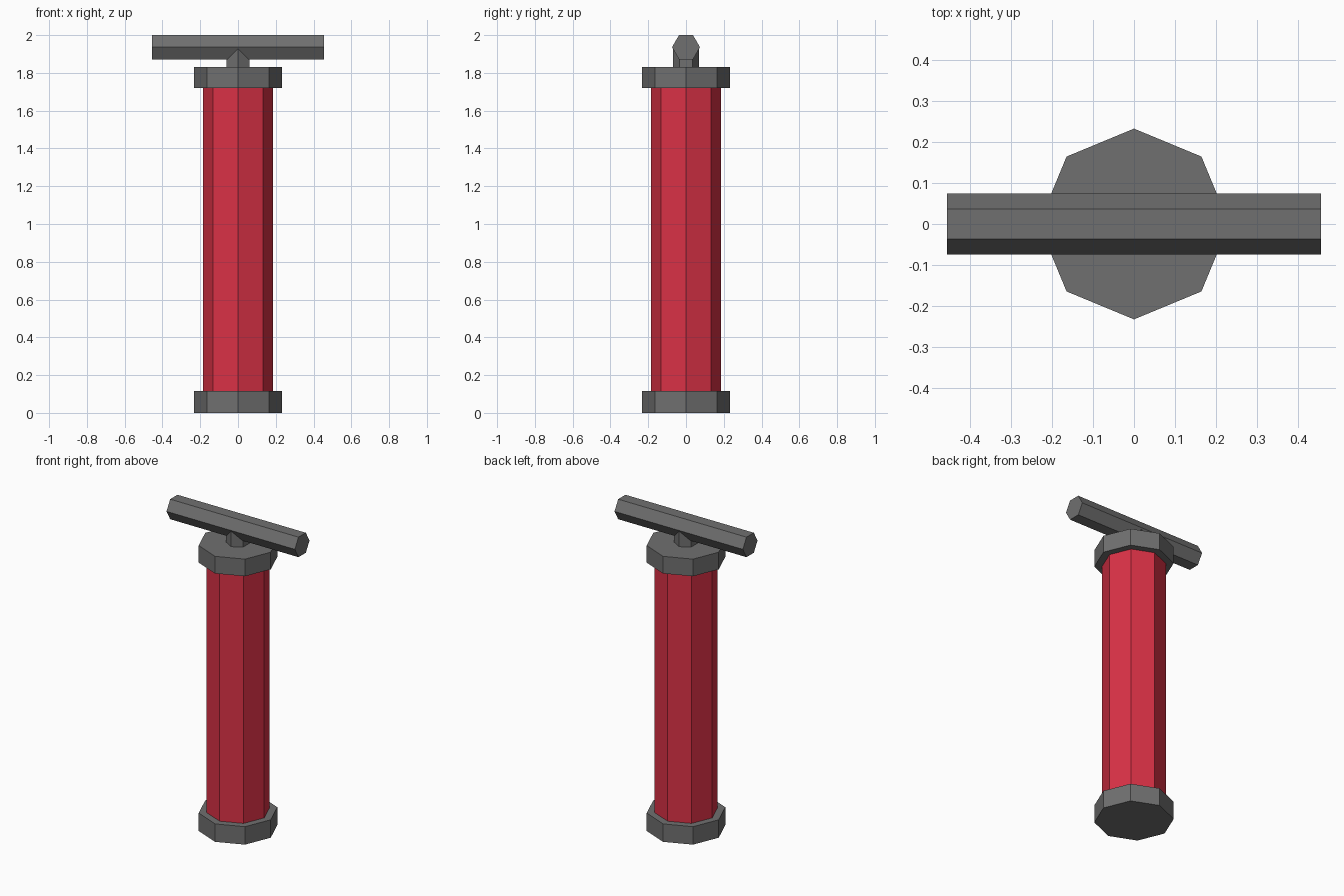
import bpy
import bmesh
import math
from mathutils import Matrix

if "Cube" in bpy.data.objects:
    bpy.data.objects.remove(bpy.data.objects["Cube"])


def make_material(name, rgb):
    mat = bpy.data.materials.new(name)
    mat.diffuse_color = (*rgb, 1.0)
    mat.use_nodes = True
    mat.node_tree.nodes["Principled BSDF"].inputs["Base Color"].default_value = mat.diffuse_color
    return mat


RED = make_material("red", (0.70, 0.031, 0.061))
GREY = make_material("dark grey", (0.16, 0.16, 0.16))


def prism(name, sides, radius, low, high, mat, turn=None):
    """Flat-sided upright prism from low to high, optionally rotated."""
    bm = bmesh.new()
    ring = []
    for i in range(sides):
        # One corner always points towards -y
        a = 2 * math.pi * i / sides - math.pi / 2
        ring.append(bm.verts.new((radius * math.cos(a), radius * math.sin(a), low)))
    base = bm.faces.new(ring)
    out = bmesh.ops.extrude_face_region(bm, geom=[base])
    top = [g for g in out["geom"] if isinstance(g, bmesh.types.BMVert)]
    bmesh.ops.translate(bm, verts=top, vec=(0, 0, high - low))
    if turn:
        bm.transform(turn)
    bmesh.ops.recalc_face_normals(bm, faces=bm.faces)
    mesh = bpy.data.meshes.new(name)
    bm.to_mesh(mesh)
    bm.free()
    mesh.materials.append(mat)
    obj = bpy.data.objects.new(name, mesh)
    bpy.context.collection.objects.link(obj)
    return obj


# Octagonal body between two wider end caps
prism("base_cap", 8, 0.232, 0.0, 0.115, GREY)
prism("body_tube", 8, 0.186, 0.115, 1.72, RED)
prism("top_cap", 8, 0.232, 1.72, 1.83, GREY)

# Hexagonal stem running up into the handle
prism("handle_stem", 6, 0.070, 1.83, 1.937, GREY)

# Hexagonal crossbar lying along x, corners pointing to front and back
lay_down = Matrix.Translation((0, 0, 1.936)) @ Matrix.Rotation(math.pi / 2, 4, 'Y')
prism("handle_bar", 6, 0.074, -0.455, 0.455, GREY, lay_down)
